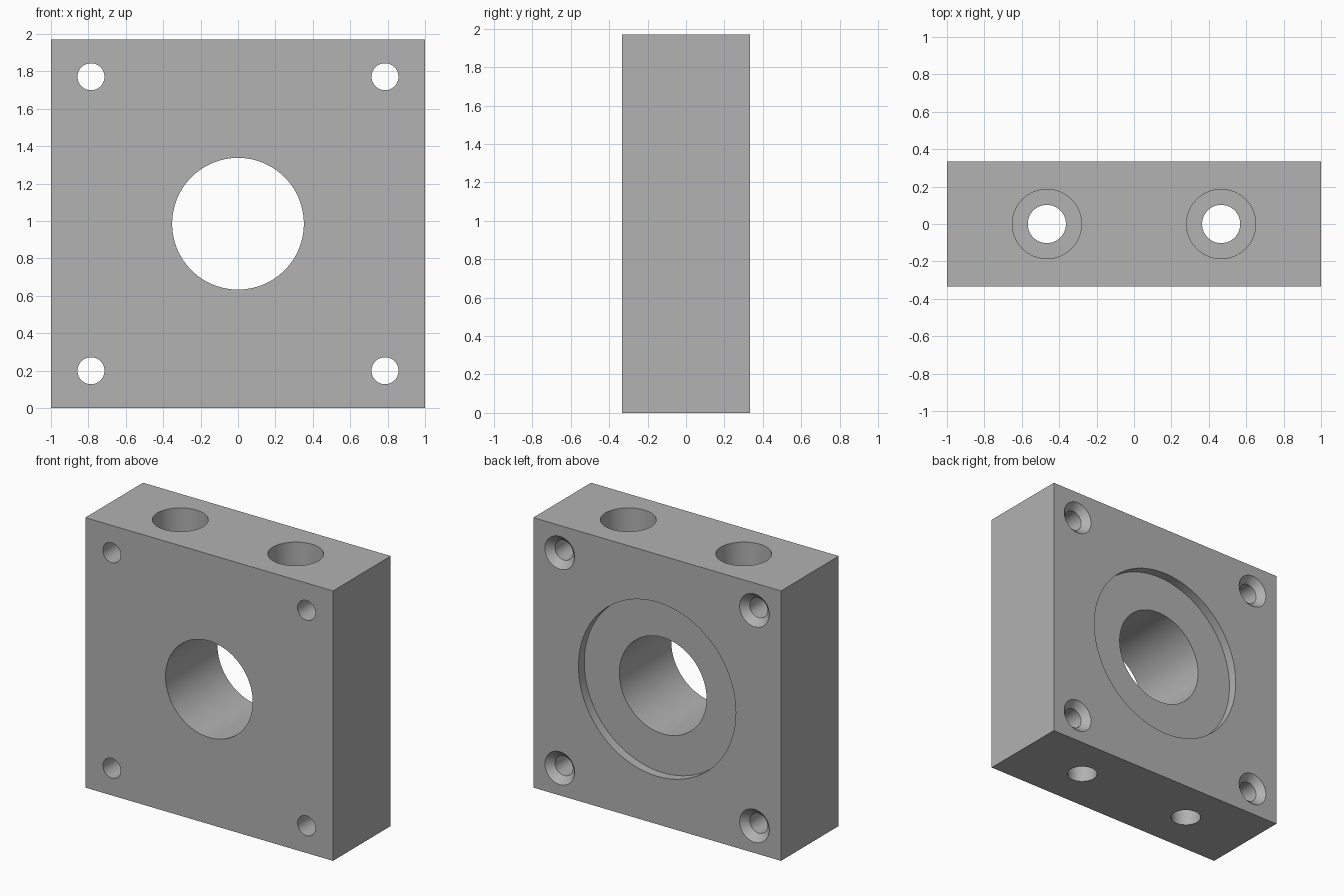
import bpy, bmesh, math
from mathutils import Matrix, Vector

cube = bpy.data.objects.get("Cube")
if cube:
    bpy.data.objects.remove(cube, do_unlink=True)

WIDTH, DEPTH, HEIGHT = 2.0, 0.666, 1.97
MID = HEIGHT / 2
OVER = 0.05  # how far cutters run past a face

steel = bpy.data.materials.new("plain_grey")
steel.use_nodes = True
grey = (0.445, 0.445, 0.445, 1)
steel.diffuse_color = grey
steel.node_tree.nodes["Principled BSDF"].inputs["Base Color"].default_value = grey


def add_object(name, bm):
    bmesh.ops.recalc_face_normals(bm, faces=bm.faces)
    mesh = bpy.data.meshes.new(name)
    bm.to_mesh(mesh)
    bm.free()
    mesh.materials.append(steel)
    obj = bpy.data.objects.new(name, mesh)
    bpy.context.collection.objects.link(obj)
    return obj


def turned_cutter(name, profile, matrix, sides=64):
    """Revolve (radius, height) points about z, cap both ends, then place."""
    bm = bmesh.new()
    rings = []
    for r, h in profile:
        ring = []
        for i in range(sides):
            a = math.tau * i / sides
            ring.append(bm.verts.new((r * math.cos(a), r * math.sin(a), h)))
        rings.append(ring)
    for low, high in zip(rings, rings[1:]):
        for i in range(sides):
            j = (i + 1) % sides
            bm.faces.new((low[i], low[j], high[j], high[i]))
    bm.faces.new(rings[0])
    bm.faces.new(rings[-1])
    bm.transform(matrix)
    obj = add_object(name, bm)
    obj.hide_render = True
    return obj


# Solid block
bm = bmesh.new()
bmesh.ops.create_cube(bm, size=1)
bm.transform(Matrix.Translation((0, 0, MID)) @ Matrix.Diagonal((WIDTH, DEPTH, HEIGHT, 1)))
block = add_object("bearing_block", bm)

# Cutters along y: local z points to the back
to_back = Matrix.Rotation(-math.pi / 2, 4, "X")
back = DEPTH / 2
cutters = []

# Central bore with a shallow round recess in the back
bore, recess, floor = 0.352, 0.635, back - 0.067
cutters.append(turned_cutter(
    "bore_cutter",
    [(bore, -back - OVER), (bore, floor), (recess, floor), (recess, back + OVER)],
    Matrix.Translation((0, 0, MID)) @ to_back, 128))

# Four corner screw holes, countersunk from the back
hole, sink = 0.072, 0.12
for sx in (-1, 1):
    for sz in (-1, 1):
        cutters.append(turned_cutter(
            "corner_hole_cutter",
            [(hole, -back - OVER), (hole, back - (sink - hole)),
             (sink, back), (sink, back + OVER)],
            Matrix.Translation((sx * 0.786, 0, MID + sz * 0.786)) @ to_back))

# Two vertical bolt holes, counterbored from the top
bolt, head, seat = 0.102, 0.185, HEIGHT - 0.35
for sx in (-1, 1):
    cutters.append(turned_cutter(
        "bolt_hole_cutter",
        [(bolt, -OVER), (bolt, seat), (head, seat), (head, HEIGHT + OVER)],
        Matrix.Translation((sx * 0.466, 0, 0))))

# Cut all holes and bake the result
for cutter in cutters:
    mod = block.modifiers.new("cut", "BOOLEAN")
    mod.operation = "DIFFERENCE"
    mod.solver = "EXACT"
    mod.object = cutter
bpy.context.view_layer.update()
graph = bpy.context.evaluated_depsgraph_get()
baked = bpy.data.meshes.new_from_object(block.evaluated_get(graph))
block.modifiers.clear()
block.data = baked
for cutter in cutters:
    bpy.data.objects.remove(cutter, do_unlink=True)

# Smooth hole walls, sharp rims
bpy.ops.object.select_all(action="DESELECT")
block.select_set(True)
bpy.context.view_layer.objects.active = block
bpy.ops.object.shade_smooth_by_angle(angle=math.radians(30))
